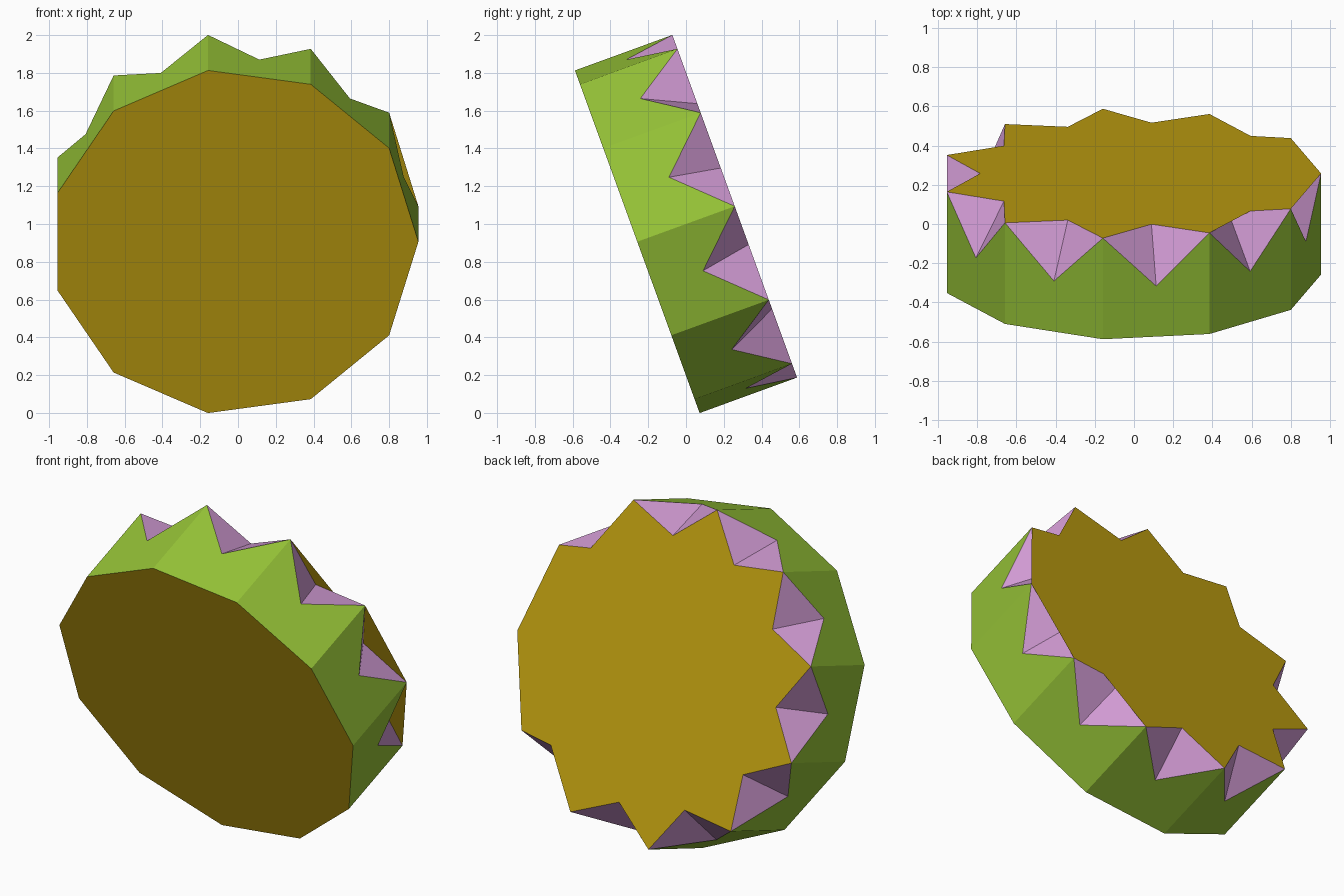
import bpy, bmesh, math
from mathutils import Vector, Matrix

if "Cube" in bpy.data.objects:
    bpy.data.objects.remove(bpy.data.objects["Cube"])

N = 11            # sides of the drum
R = 0.975         # corner radius
DEPTH = 0.549     # drum thickness
APOTHEM = R * math.cos(math.pi / N)
NOTCH_R = 0.765   # inner radius of the notches on the back face

# Local z is the drum axis, local y points up the tilted face
TILT = math.radians(20)
AXIS = Vector((0, math.cos(TILT), math.sin(TILT)))
UP = Vector((0, -math.sin(TILT), math.cos(TILT)))
CENTRE = Vector((-0.02, 0, 1.0))


def material(name, rgb):
    m = bpy.data.materials.new(name)
    m.diffuse_color = (*rgb, 1)
    m.use_nodes = True
    m.node_tree.nodes["Principled BSDF"].inputs["Base Color"].default_value = m.diffuse_color
    return m


def point(radius, step, depth):
    a = 2 * math.pi * step / N
    return (CENTRE + Vector((radius * math.cos(a), 0, 0))
            + UP * radius * math.sin(a) + AXIS * (depth - DEPTH / 2))


def build(name, faces, mat, outward):
    """Mesh from point lists, each face turned to agree with outward(centre)."""
    bm = bmesh.new()
    for pts in faces:
        f = bm.faces.new([bm.verts.new(p) for p in pts])
        f.normal_update()
        if f.normal.dot(outward(f.calc_center_median())) < 0:
            f.normal_flip()
    bmesh.ops.remove_doubles(bm, verts=bm.verts, dist=1e-5)
    me = bpy.data.meshes.new(name)
    bm.to_mesh(me)
    bm.free()
    me.materials.append(mat)
    ob = bpy.data.objects.new(name, me)
    bpy.context.collection.objects.link(ob)
    return ob


ochre = material("ochre", (0.515, 0.342, 0.005))
green = material("leaf green", (0.305, 0.546, 0.038))
lilac = material("lilac", (0.645, 0.328, 0.658))

front = [point(R, i, 0) for i in range(N)]
back = [point(R, i, DEPTH) for i in range(N)]
apex = [point(APOTHEM, i + 0.5, DEPTH / 2) for i in range(N)]
inner = [point(NOTCH_R, i + 0.5, DEPTH) for i in range(N)]

# Flat front disc
build("front_disc", [front], ochre, lambda c: -AXIS)

# Back face: triangles fanned across the star outline from its first corner
star = [p for pair in zip(back, inner) for p in pair]
fan = [(star[0], star[i], star[i + 1]) for i in range(1, len(star) - 1)]
build("back_face", fan, ochre, lambda c: AXIS)

# Toothed rim panels and the two slanted faces of each notch
rim, notches = [], []
for i in range(N):
    j = (i + 1) % N
    rim += [(front[i], front[j], apex[i]),
            (front[i], apex[i], back[i]),
            (front[j], back[j], apex[i])]
    notches += [(back[i], inner[i], apex[i]),
                (inner[i], back[j], apex[i])]

build("toothed_rim", rim, green, lambda c: c - CENTRE)
build("notch_faces", notches, lilac, lambda c: c - CENTRE)
